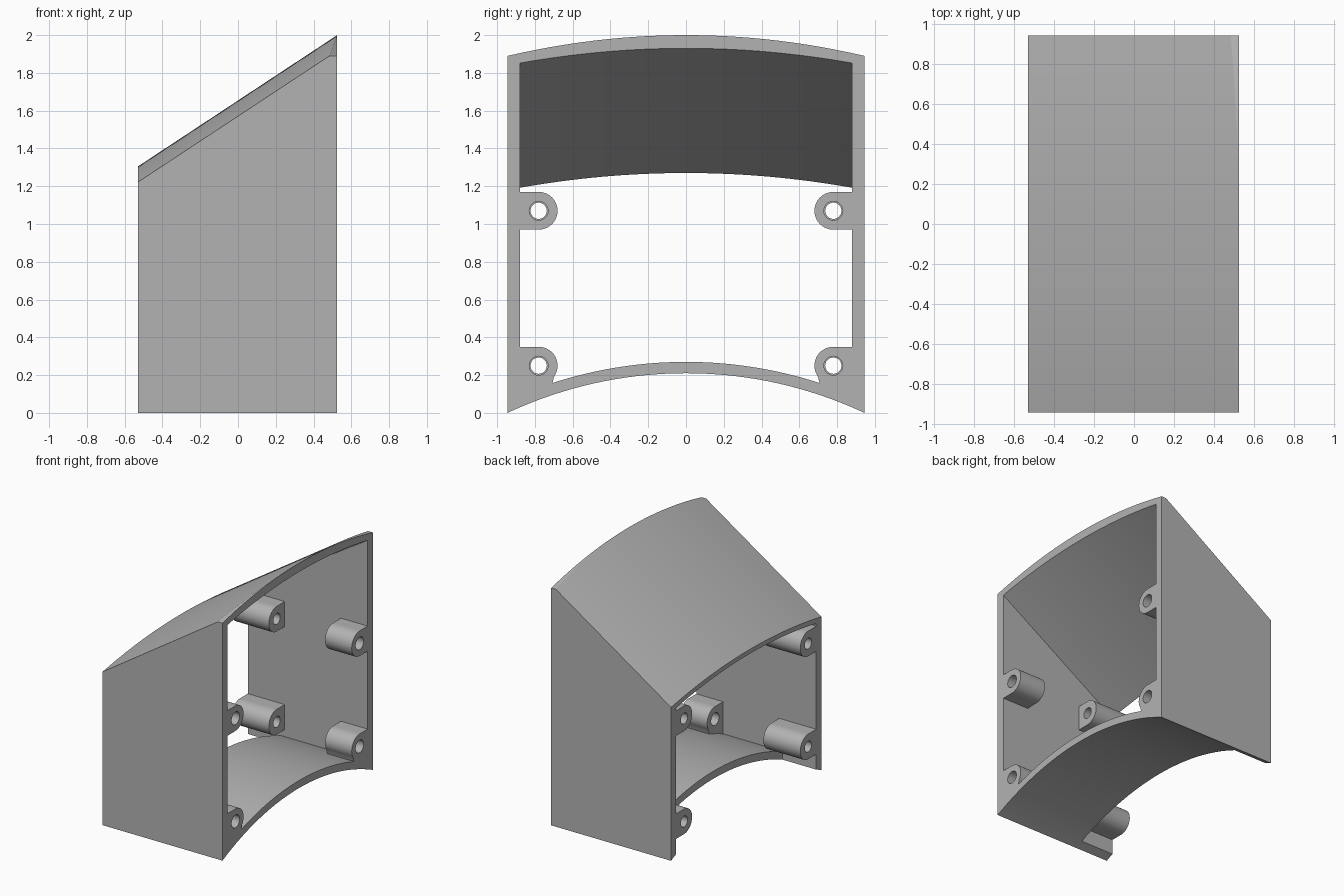
import bpy, bmesh, math

cube = bpy.data.objects.get("Cube")
if cube:
    bpy.data.objects.remove(cube, do_unlink=True)

BACK, FRONT = -0.53, 0.525        # low end and tall end along x
OUTER, INNER = 0.945, 0.88        # wall faces along y
BASE_R, BASE_Z = 2.231, -2.021    # saddle curve under the floor
SLOPE = 0.659

grey = bpy.data.materials.new("plain grey")
grey.use_nodes = True
grey.diffuse_color = (0.45, 0.45, 0.45, 1)
grey.node_tree.nodes["Principled BSDF"].inputs["Base Color"].default_value = grey.diffuse_color


def saddle(y, offset=0.0):
    return math.sqrt((BASE_R + offset) ** 2 - y * y) + BASE_Z


def roof_top(y):
    """Outer roof line: sloped arc, trimmed by a level arc at the tall end."""
    u = (y / OUTER) ** 2 + 0.001
    rim = 2.0 - 0.11 * u
    knee = FRONT - 0.027 * u / SLOPE
    return [(BACK, rim - SLOPE * (knee - BACK)), (knee, rim), (FRONT, rim)]


def roof_section(y):
    sag = 0.09 * (y / OUTER) ** 2
    return roof_top(y) + [(FRONT, 1.93 - sag), (BACK, 1.27 - sag)]


def wall_section(y):
    return roof_top(y) + [(FRONT, saddle(y)), (BACK, saddle(y))]


def floor_section(y):
    lo, hi = saddle(y), saddle(y, 0.06)
    return [(-0.235, hi), (FRONT, hi), (FRONT, lo), (-0.235, lo)]


def finish(name, bm):
    bmesh.ops.recalc_face_normals(bm, faces=bm.faces)
    mesh = bpy.data.meshes.new(name)
    bm.to_mesh(mesh)
    bm.free()
    mesh.materials.append(grey)
    obj = bpy.data.objects.new(name, mesh)
    bpy.context.collection.objects.link(obj)
    bpy.ops.object.select_all(action='DESELECT')
    obj.select_set(True)
    bpy.context.view_layer.objects.active = obj
    bpy.ops.object.shade_smooth_by_angle(angle=math.radians(25))


def bridge(bm, a, b):
    n = len(a)
    for i in range(n):
        j = (i + 1) % n
        bm.faces.new((a[i], a[j], b[j], b[i]))


def loft(name, section, y0, y1, steps):
    """Sweep an xz section across the width."""
    bm = bmesh.new()
    rings = []
    for k in range(steps + 1):
        y = y0 + (y1 - y0) * k / steps
        rings.append([bm.verts.new((x, y, z)) for x, z in section(y)])
    for a, b in zip(rings, rings[1:]):
        bridge(bm, a, b)
    bm.faces.new(rings[0])
    bm.faces.new(rings[-1])
    finish(name, bm)


def boss(name, side, z, x0, x1, hole, to_floor):
    """Screw boss: round towards the middle, square against the wall."""
    bm = bmesh.new()
    n, r = 40, INNER - 0.78
    outer, inner = [], []
    for i in range(n):
        c, s = math.cos(math.tau * i / n), math.sin(math.tau * i / n)
        k = r / max(abs(c), abs(s)) if c > 0 else r
        y, h = 0.78 + k * c, z + k * s
        if to_floor and s < -0.6:
            h = saddle(y, 0.05)
        outer.append((y, h))
        inner.append((0.78 + hole * c, z + hole * s))
    loops = [[bm.verts.new((x, side * y, h)) for y, h in pts]
             for pts, x in ((outer, x0), (outer, x1), (inner, x1), (inner, x0))]
    for i in range(4):
        bridge(bm, loops[i], loops[(i + 1) % 4])
    finish(name, bm)


# Shell
loft("sloped_roof", roof_section, -INNER, INNER, 32)
loft("curved_floor", floor_section, -INNER, INNER, 32)

# Side walls and screw bosses
for label, side in (("left", 1), ("right", -1)):
    loft(f"{label}_wall", wall_section, side * INNER, side * OUTER, 3)
    for level, z in (("lower", 0.25), ("upper", 1.07)):
        boss(f"{label}_{level}_tall_end_boss", side, z, 0.29, FRONT, 0.05, level == "lower")
        boss(f"{label}_{level}_low_end_boss", side, z, BACK, -0.205, 0.043, False)
